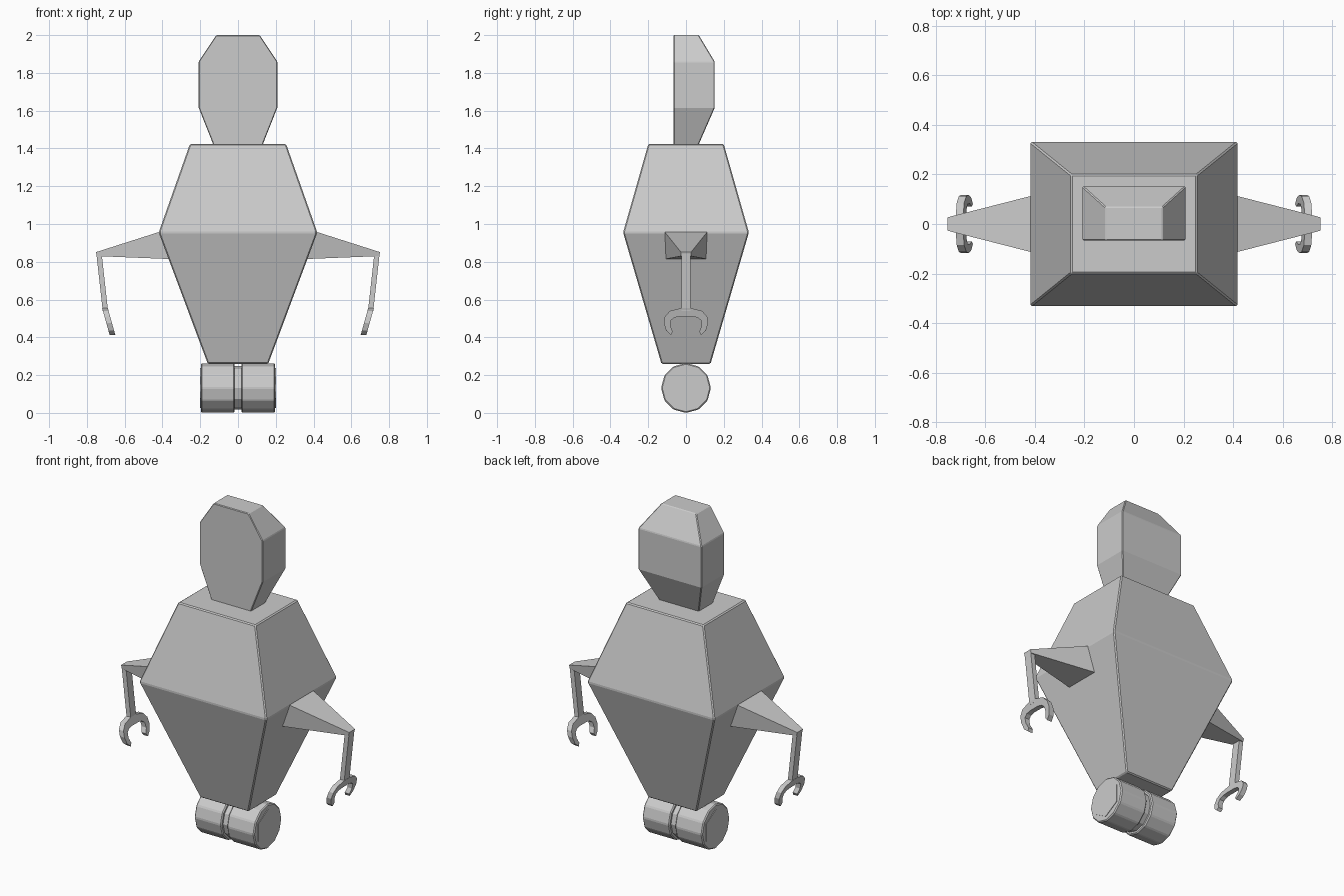
import bpy, bmesh, math
from mathutils import Matrix

if "Cube" in bpy.data.objects:
    bpy.data.objects.remove(bpy.data.objects["Cube"])


def make_object(name, bm, bevel=0.0):
    bmesh.ops.recalc_face_normals(bm, faces=bm.faces)
    mesh = bpy.data.meshes.new(name)
    bm.to_mesh(mesh)
    bm.free()
    ob = bpy.data.objects.new(name, mesh)
    bpy.context.collection.objects.link(ob)
    if bevel:
        mod = ob.modifiers.new("edge_bevel", 'BEVEL')
        mod.width = bevel
        mod.segments = 1
        mod.limit_method = 'ANGLE'
        mod.angle_limit = math.radians(25)
    return ob


def loft(name, rings, bevel=0.0):
    """Skin a row of equally sized point rings and cap both ends."""
    bm = bmesh.new()
    loops = [[bm.verts.new(p) for p in ring] for ring in rings]
    n = len(loops[0])
    for a, b in zip(loops, loops[1:]):
        for i in range(n):
            j = (i + 1) % n
            bm.faces.new((a[i], a[j], b[j], b[i]))
    bm.faces.new(loops[0])
    bm.faces.new(loops[-1])
    return make_object(name, bm, bevel)


def flat_ring(hx, y0, y1, z):
    return [(-hx, y0, z), (hx, y0, z), (hx, y1, z), (-hx, y1, z)]


def cylinder(name, sides, radius, x0, x1, bevel=0.0):
    # lies along x with a corner pointing straight up
    rings = [[(x, radius * math.sin(2 * math.pi * i / sides),
               0.132 + radius * math.cos(2 * math.pi * i / sides))
              for i in range(sides)] for x in (x0, x1)]
    return loft(name, rings, bevel)


# Torso: double tapered block
loft("torso", [flat_ring(hx, -hy, hy, z) for hx, hy, z in
               ((0.16, 0.13, 0.26), (0.42, 0.333, 0.955), (0.255, 0.20, 1.423))], 0.006)

# Head: flat face in front, faceted back
loft("head", [flat_ring(hx, -0.066, y, z) for hx, y, z in
              ((0.13, 0.066, 1.418), (0.208, 0.152, 1.615),
               (0.208, 0.152, 1.86), (0.115, 0.068, 2.0))], 0.004)

# Claw outline, half of it, as (y, z)
outer = [(0.025, 0.555), (0.085, 0.54), (0.112, 0.51), (0.117, 0.475), (0.105, 0.435), (0.08, 0.413)]
inner = [(0.07, 0.43), (0.083, 0.46), (0.08, 0.49), (0.06, 0.505), (0.03, 0.51)]
half = outer + inner
claw = half + [(-y, z) for y, z in reversed(half)]

for side, s in (("left", -1), ("right", 1)):
    # Upper arm wedge, sunk slightly into the torso
    loft(side + "_upper_arm", [
        [(s * 0.36, -0.115, 0.97), (s * 0.36, 0.115, 0.97),
         (s * 0.34, 0.108, 0.81), (s * 0.34, -0.108, 0.81)],
        [(s * 0.42, -0.112, 0.957), (s * 0.42, 0.112, 0.957),
         (s * 0.37, 0.106, 0.815), (s * 0.37, -0.106, 0.815)],
        [(s * 0.752, -0.027, 0.851), (s * 0.752, 0.027, 0.851),
         (s * 0.747, 0.027, 0.83), (s * 0.747, -0.027, 0.83)]])
    # Forearm bar
    loft(side + "_forearm", [
        [(s * (x - 0.014), -0.025, z), (s * (x + 0.014), -0.025, z),
         (s * (x + 0.014), 0.025, z), (s * (x - 0.014), 0.025, z)]
        for x, z in ((0.736, 0.845), (0.702, 0.54))])
    # Claw plate leaning inward toward its tips
    loft(side + "_claw", [
        [(s * (0.703 + d - 0.28 * (0.55 - z)), y, z) for y, z in claw]
        for d in (-0.015, 0.015)])
    # Wheel with hexagonal hub
    cylinder(side + "_wheel", 12, 0.132, s * 0.018, s * 0.197, 0.006)
    cylinder(side + "_hub", 6, 0.106, s * 0.15, s * 0.2)

# Axle between the wheels
cylinder("axle", 12, 0.115, -0.03, 0.03)
